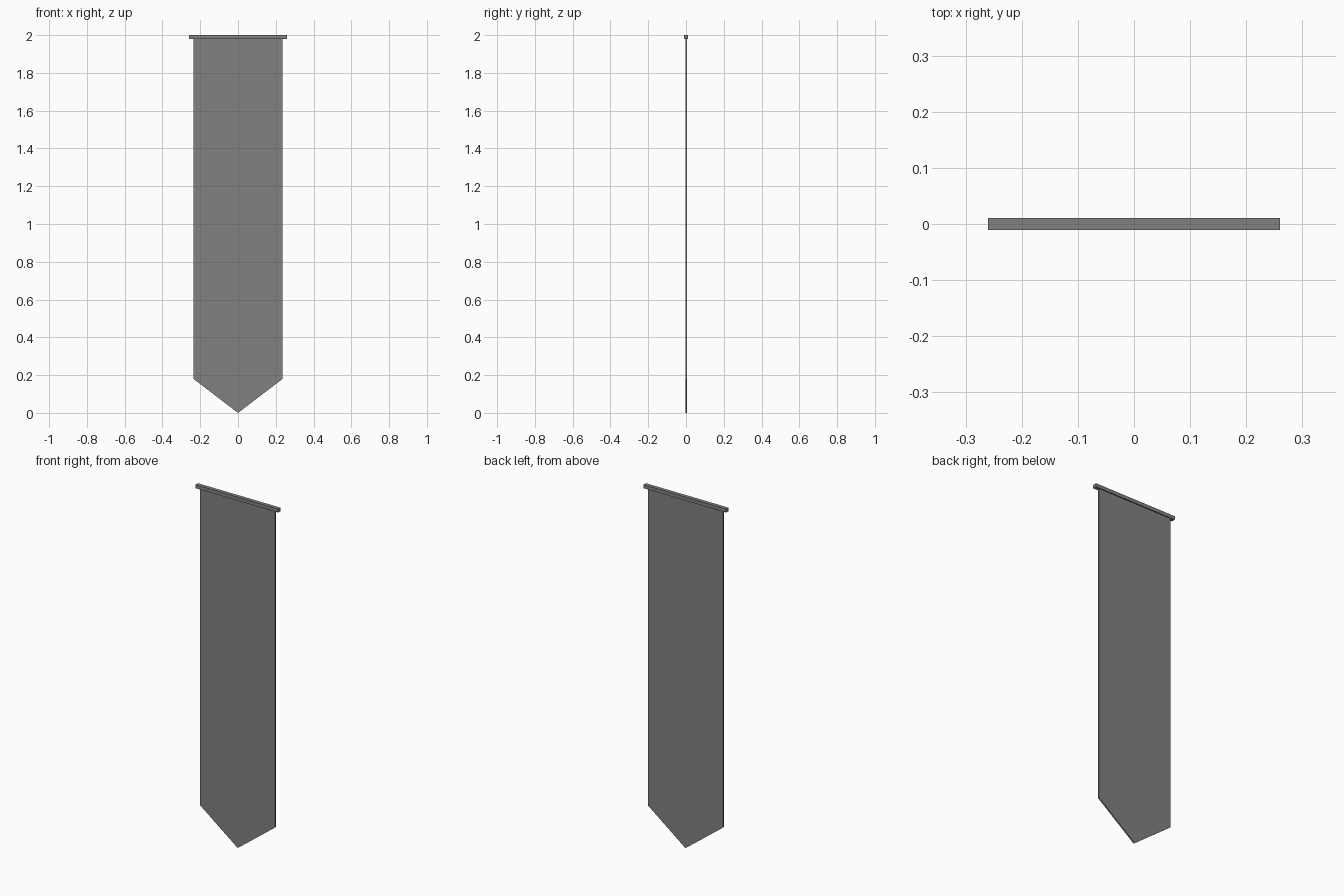
import bpy, bmesh

if "Cube" in bpy.data.objects:
    bpy.data.objects.remove(bpy.data.objects["Cube"])

# Dark grey cloth and rod colour
dark = bpy.data.materials.new("dark_grey")
dark.diffuse_color = (0.22, 0.22, 0.22, 1)
dark.use_nodes = True
dark.node_tree.nodes["Principled BSDF"].inputs["Base Color"].default_value = dark.diffuse_color


def extruded_profile(name, points, y_front, y_back):
    """Extrude an x-z outline from y_front to y_back."""
    bm = bmesh.new()
    face = bm.faces.new([bm.verts.new((x, y_front, z)) for x, z in points])
    result = bmesh.ops.extrude_face_region(bm, geom=[face])
    new_verts = [g for g in result["geom"] if isinstance(g, bmesh.types.BMVert)]
    bmesh.ops.translate(bm, verts=new_verts, vec=(0, y_back - y_front, 0))
    bmesh.ops.recalc_face_normals(bm, faces=bm.faces)
    mesh = bpy.data.meshes.new(name)
    bm.to_mesh(mesh)
    bm.free()
    mesh.materials.append(dark)
    obj = bpy.data.objects.new(name, mesh)
    bpy.context.collection.objects.link(obj)
    return obj


# Hanging cloth with a pointed lower end
half = 0.236
extruded_profile("banner_cloth",
                 [(-half, 1.985), (-half, 0.18), (0, 0), (half, 0.18), (half, 1.985)],
                 -0.003, 0.005)

# Square rod along the top edge
bar, top, bottom = 0.26, 2.0, 1.98
extruded_profile("top_rod",
                 [(-bar, top), (-bar, bottom), (bar, bottom), (bar, top)],
                 -0.011, 0.011)
